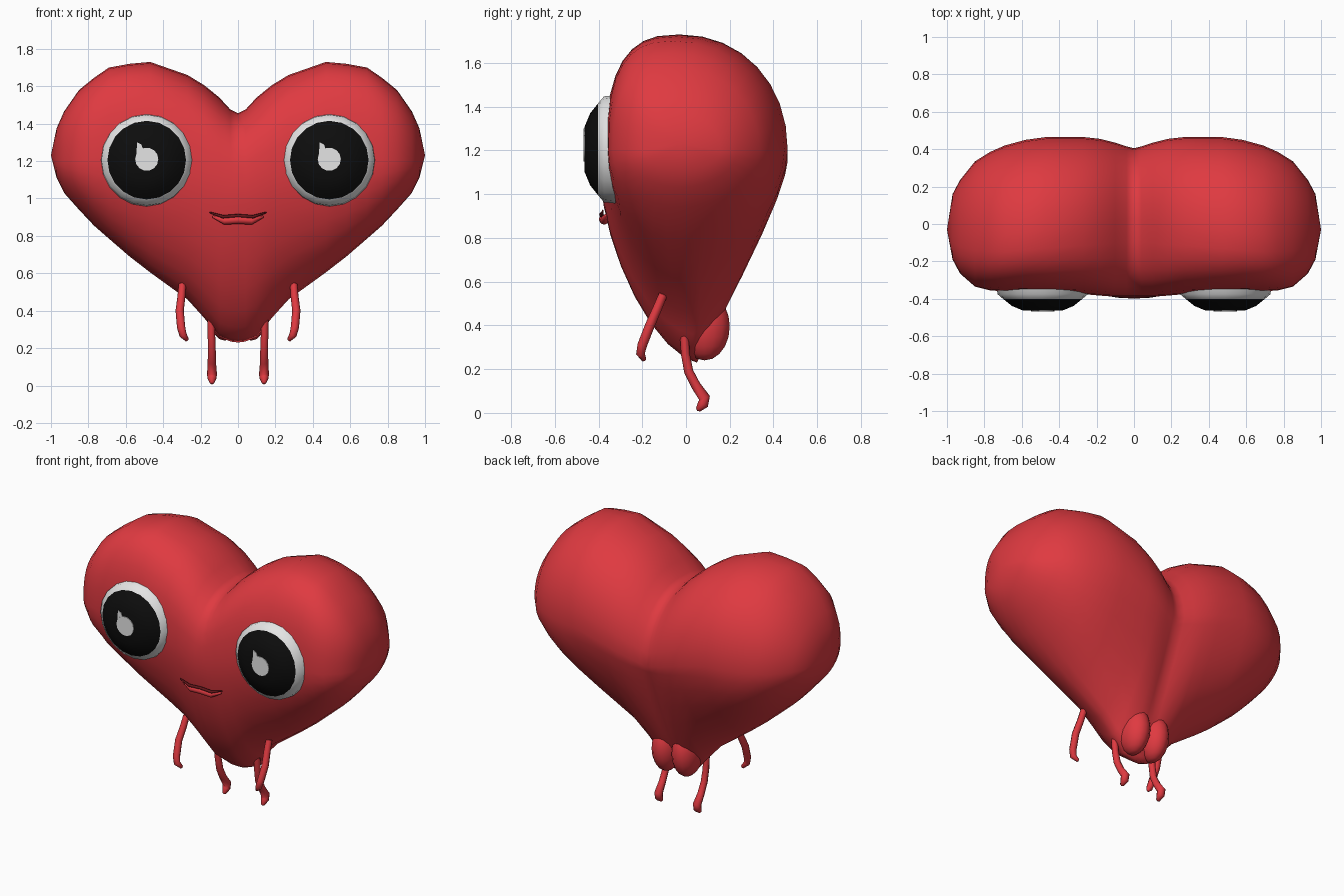
import bpy, bmesh, math
from mathutils import Vector

if "Cube" in bpy.data.objects:
    bpy.data.objects.remove(bpy.data.objects["Cube"])


def material(name, rgb):
    m = bpy.data.materials.new(name)
    m.diffuse_color = (*rgb, 1)
    m.use_nodes = True
    m.node_tree.nodes["Principled BSDF"].inputs["Base Color"].default_value = m.diffuse_color
    return m


RED = material("red skin", (0.74, 0.042, 0.052))
DARK = material("dark red", (0.12, 0.008, 0.01))
WHITE = material("eye white", (0.78, 0.78, 0.78))
BLACK = material("pupil black", (0.004, 0.004, 0.004))


def finish(name, bm, mats, angle=60):
    bmesh.ops.recalc_face_normals(bm, faces=bm.faces[:])
    me = bpy.data.meshes.new(name)
    bm.to_mesh(me)
    bm.free()
    for m in mats:
        me.materials.append(m)
    ob = bpy.data.objects.new(name, me)
    bpy.context.collection.objects.link(ob)
    bpy.ops.object.select_all(action='DESELECT')
    ob.select_set(True)
    bpy.context.view_layer.objects.active = ob
    bpy.ops.object.shade_smooth_by_angle(angle=math.radians(angle))
    return ob


def mirror(ob):
    m = ob.modifiers.new("mirror", 'MIRROR')
    m.use_clip = True
    m.merge_threshold = 0.002


def bridge(bm, a, b, mat=0):
    n = len(a)
    for i in range(n):
        f = bm.faces.new((a[i], a[(i + 1) % n], b[(i + 1) % n], b[i]))
        f.material_index = mat


def cap(bm, ring, point, mat=0):
    v = bm.verts.new(point)
    for i in range(len(ring)):
        f = bm.faces.new((ring[i], ring[(i + 1) % len(ring)], v))
        f.material_index = mat


# Heart body: slices across x, each made of four superellipse quarters
SLICES = [  # x, top, bottom, front, back
    (0.00, 1.455, 0.23, -0.388, 0.405),
    (0.04, 1.475, 0.235, -0.388, 0.415),
    (0.10, 1.54, 0.26, -0.388, 0.435),
    (0.18, 1.605, 0.36, -0.383, 0.455),
    (0.27, 1.66, 0.46, -0.375, 0.465),
    (0.47, 1.73, 0.605, -0.365, 0.465),
    (0.58, 1.72, 0.69, -0.362, 0.45),
    (0.69, 1.70, 0.785, -0.36, 0.42),
    (0.77, 1.645, 0.855, -0.355, 0.385),
    (0.85, 1.58, 0.94, -0.335, 0.335),
    (0.93, 1.465, 1.03, -0.265, 0.235),
    (0.97, 1.375, 1.11, -0.19, 0.16),
]


def slice_points(x, top, bot, front, back, n=32):
    k = min(x / 0.7, 1)
    zm = 1.05 + 0.15 * min(x / 0.4, 1)
    y_top, y_bot = 0.03 - 0.09 * k, 0.05 - 0.07 * k
    for i in range(n):
        a = 2 * math.pi * i / n
        c, s = math.cos(a), math.sin(a)
        if s >= 0:
            p, yc, h = (2.1 if c > 0 else 2.7), y_top, top - zm
        else:
            p = 1.05 + 0.85 * k if c > 0 else 1.55 + 0.5 * k
            yc, h = y_bot, zm - bot
        w = back - yc if c > 0 else yc - front
        y = yc + w * math.copysign(abs(c) ** (2 / p), c)
        z = zm + h * math.copysign(abs(s) ** (2 / p), s)
        yield (x, y, z)


bm = bmesh.new()
rings = [[bm.verts.new(p) for p in slice_points(*s)] for s in SLICES]
for a, b in zip(rings, rings[1:]):
    bridge(bm, a, b)
cap(bm, rings[-1], (1.0, -0.03, 1.23))
mirror(finish("heart_body", bm, [RED], 80))

# Rounded rear bumps
bm = bmesh.new()
bmesh.ops.create_uvsphere(bm, u_segments=16, v_segments=10, radius=1)
for v in bm.verts:
    v.co = Vector((0.072 + 0.085 * v.co.x, 0.085 + 0.115 * v.co.y, 0.395 + 0.155 * v.co.z))
ob = finish("rear_bump", bm, [RED])
ob.modifiers.new("mirror", 'MIRROR')

# Eyes: turned domes, white rim then black pupil
EYE = [(0.25, -0.30), (0.242, -0.375), (0.21, -0.402), (0.165, -0.438), (0.105, -0.463)]
for side, cx in (("left", -0.488), ("right", 0.488)):
    bm = bmesh.new()
    rings = []
    for r, y in EYE:
        rings.append([bm.verts.new((cx + r * math.cos(t), y, 1.205 + r * math.sin(t)))
                      for t in (2 * math.pi * i / 20 for i in range(20))])
    for i, (a, b) in enumerate(zip(rings, rings[1:])):
        bridge(bm, a, b, 0 if i < 2 else 1)
    cap(bm, rings[-1], (cx, -0.465, 1.205), 1)
    finish(side + "_eye", bm, [WHITE, BLACK], 50)

    # Highlight plate with a small upright tab on its upper left
    bm = bmesh.new()
    disc = [(0.062 * math.cos(t), 0.062 * math.sin(t))
            for t in (2 * math.pi * i / 14 for i in range(14))]
    tab = [(-0.055, 0.025), (-0.02, 0.055), (-0.028, 0.078), (-0.052, 0.09)]
    for shape, y in ((disc, -0.468), (tab, -0.4675)):
        f = bm.faces.new([bm.verts.new((cx + u, y, 1.21 + w)) for u, w in shape])
        ext = bmesh.ops.extrude_face_region(bm, geom=[f])["geom"]
        for v in ext:
            if isinstance(v, bmesh.types.BMVert):
                v.co.y += 0.005
    finish(side + "_eye_highlight", bm, [WHITE], 30)


def tube(name, pts, radii, mat, n=8):
    """Swept limb with closed, slightly domed ends."""
    bm = bmesh.new()
    pts = [Vector(p) for p in pts]
    rings = []
    for i, p in enumerate(pts):
        d = (pts[min(i + 1, len(pts) - 1)] - pts[max(i - 1, 0)]).normalized()
        ref = Vector((1, 0, 0)) if abs(d.x) < 0.8 else Vector((0, 0, 1))
        u = (ref - d * ref.dot(d)).normalized()
        w = d.cross(u)
        rings.append([bm.verts.new(p + radii[i] * (u * math.cos(t) + w * math.sin(t)))
                      for t in (2 * math.pi * j / n for j in range(n))])
    for a, b in zip(rings, rings[1:]):
        bridge(bm, a, b)
    cap(bm, rings[0], pts[0] + (pts[0] - pts[1]).normalized() * radii[0] * 0.5)
    cap(bm, rings[-1], pts[-1] + (pts[-1] - pts[-2]).normalized() * radii[-1] * 0.5)
    return finish(name, bm, [mat])


# Arms and legs
mirror(tube("arm", [(0.298, -0.105, 0.54), (0.302, -0.13, 0.48), (0.312, -0.165, 0.40),
                    (0.304, -0.20, 0.31), (0.294, -0.208, 0.27), (0.272, -0.192, 0.243)],
            [0.02, 0.021, 0.022, 0.022, 0.02, 0.011], RED))
mirror(tube("leg", [(0.143, -0.008, 0.36), (0.142, -0.003, 0.27), (0.14, 0.012, 0.19),
                    (0.14, 0.045, 0.125), (0.139, 0.085, 0.068), (0.139, 0.078, 0.04),
                    (0.139, 0.055, 0.014)],
            [0.02, 0.02, 0.021, 0.022, 0.026, 0.025, 0.012], RED))

# Mouth: thin dark line with a soft lip below it
MOUTH = [(-0.15, 0.925), (-0.08, 0.902), (0, 0.908), (0.08, 0.902), (0.15, 0.925)]
tube("mouth_line", [(x, -0.388 + 0.35 * x * x, z) for x, z in MOUTH],
     [0.004, 0.009, 0.009, 0.009, 0.004], DARK)
tube("lower_lip", [(x * 0.9, -0.377 + 0.4 * x * x, z - 0.022) for x, z in MOUTH],
     [0.006, 0.02, 0.022, 0.02, 0.006], RED)
